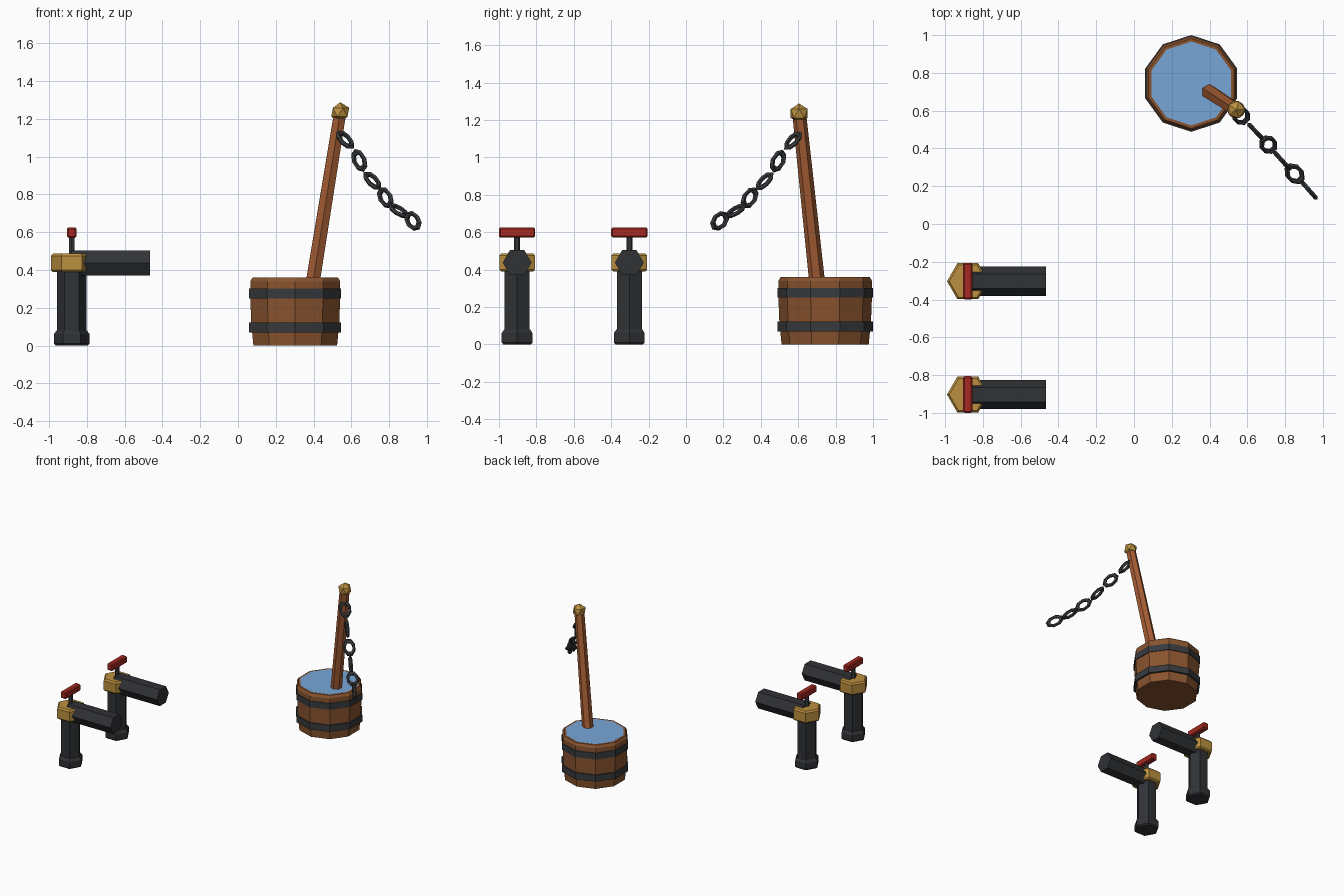
import bpy, bmesh
from math import sin, cos, pi, radians
from mathutils import Matrix, Vector

if "Cube" in bpy.data.objects:
    bpy.data.objects.remove(bpy.data.objects["Cube"])


def material(name, rgb):
    m = bpy.data.materials.new(name)
    m.diffuse_color = (*rgb, 1)
    m.use_nodes = True
    m.node_tree.nodes["Principled BSDF"].inputs["Base Color"].default_value = m.diffuse_color
    return m


IRON = material("iron", (0.03, 0.032, 0.036))
BAND = material("band_iron", (0.038, 0.041, 0.046))
BRASS = material("brass", (0.50, 0.28, 0.05))
RED = material("red_paint", (0.38, 0.022, 0.015))
OAK = material("oak", (0.25, 0.088, 0.028))
POLE = material("pole_wood", (0.38, 0.11, 0.035))
WATER = material("water", (0.19, 0.38, 0.68))


def finish(name, bm, mat):
    bmesh.ops.recalc_face_normals(bm, faces=bm.faces)
    me = bpy.data.meshes.new(name)
    bm.to_mesh(me)
    bm.free()
    me.materials.append(mat)
    ob = bpy.data.objects.new(name, me)
    bpy.context.collection.objects.link(ob)
    return ob


def lathe(name, profile, sides, mat, matrix, phase=0.0, ring=False):
    """Faceted solid from (radius, height) points; ring closes the profile on itself."""
    bm = bmesh.new()
    rows = []
    for r, z in profile:
        rows.append([bm.verts.new(matrix @ Vector((r * cos(phase + 2 * pi * i / sides),
                                                   r * sin(phase + 2 * pi * i / sides), z)))
                     for i in range(sides)])
    pairs = list(zip(rows, rows[1:]))
    if ring:
        pairs.append((rows[-1], rows[0]))
    else:
        bm.faces.new(rows[0])
        bm.faces.new(rows[-1])
    for a, b in pairs:
        for i in range(sides):
            j = (i + 1) % sides
            bm.faces.new((a[i], a[j], b[j], b[i]))
    return finish(name, bm, mat)


def box(name, centre, size, mat, bevel):
    bm = bmesh.new()
    bmesh.ops.create_cube(bm, size=1, matrix=Matrix.Translation(centre) @ Matrix.Diagonal((*size, 1)))
    bmesh.ops.bevel(bm, geom=bm.edges[:], offset=bevel, segments=1, affect='EDGES')
    return finish(name, bm, mat)


# Two identical valve pipes
PX = -0.88
for n, py in enumerate((-0.903, -0.303), 1):
    at = Matrix.Translation((PX, py, 0))
    lathe(f"pipe_base_{n}", [(0.085, 0), (0.095, 0.01), (0.095, 0.06), (0.08, 0.08)], 6, IRON, at)
    lathe(f"upright_pipe_{n}", [(0.077, 0.03), (0.077, 0.43)], 6, IRON, at)
    lathe(f"brass_joint_{n}", [(0.10, 0.39), (0.11, 0.40), (0.11, 0.475), (0.098, 0.487)], 6, BRASS, at)
    side = Matrix.Translation((PX, py, 0.437)) @ Matrix.Rotation(pi / 2, 4, 'Y')
    lathe(f"spout_pipe_{n}", [(0.077, 0), (0.077, 0.413)], 6, IRON, side, pi / 2)
    lathe(f"valve_stem_{n}", [(0.016, 0.44), (0.016, 0.59)], 6, BAND, at, pi / 6)
    box(f"valve_handle_{n}", (PX, py, 0.598), (0.05, 0.194, 0.055), RED, 0.008)

# Bucket body, iron bands and water surface
tub = Matrix.Translation((0.303, 0.744, 0))
lathe("bucket", [(0.233, 0), (0.245, 0.12), (0.25, 0.25), (0.25, 0.34), (0.238, 0.36)],
      10, OAK, tub, pi / 2)
for n, z in enumerate((0.07, 0.25), 1):
    lathe(f"bucket_band_{n}", [(0.236, z), (0.256, z), (0.256, z + 0.052), (0.236, z + 0.052)],
          10, BAND, tub, pi / 2, ring=True)
lathe("water", [(0.222, 0.35), (0.222, 0.3605)], 10, WATER, tub, pi / 2)

# Leaning pole with a faceted brass knob
top, foot = Vector((0.541, 0.605, 1.235)), Vector((0.374, 0.715, 0.20))
axis = top - foot
lean = Matrix.Translation(foot) @ Vector((0, 0, 1)).rotation_difference(axis).to_matrix().to_4x4()
lathe("pole", [(0.043, 0), (0.037, axis.length - 0.02)], 6, POLE, lean, pi / 2)
bm = bmesh.new()
bmesh.ops.create_icosphere(bm, subdivisions=1, radius=0.053, matrix=Matrix.Translation(top))
finish("pole_knob", bm, BRASS)

# Sagging chain: links alternate between lying flat and standing on edge
path = [Vector(p) for p in ((0.567, 0.572, 1.09), (0.642, 0.492, 0.98), (0.711, 0.42, 0.873),
                            (0.78, 0.34, 0.783), (0.85, 0.266, 0.714), (0.926, 0.18, 0.66))]
for i, p in enumerate(path):
    t = (path[min(i + 1, 5)] - path[max(i - 1, 0)]).normalized()
    flat = t.cross(Vector((0, 0, 1))).normalized()
    up = flat.cross(t)
    wide, thin = (flat, up) if i % 2 == 0 else (up, -flat)
    frame = Matrix((t, wide, thin)).transposed().to_4x4()
    m = Matrix.Translation(p) @ frame @ Matrix.Diagonal((1.5, 1, 1, 1))
    tube = [(0.036 + 0.0125 * cos(2 * pi * k / 5), 0.0125 * sin(2 * pi * k / 5)) for k in range(5)]
    lathe(f"chain_link_{i + 1}", tube, 8, BAND, m, radians(22.5), ring=True)
